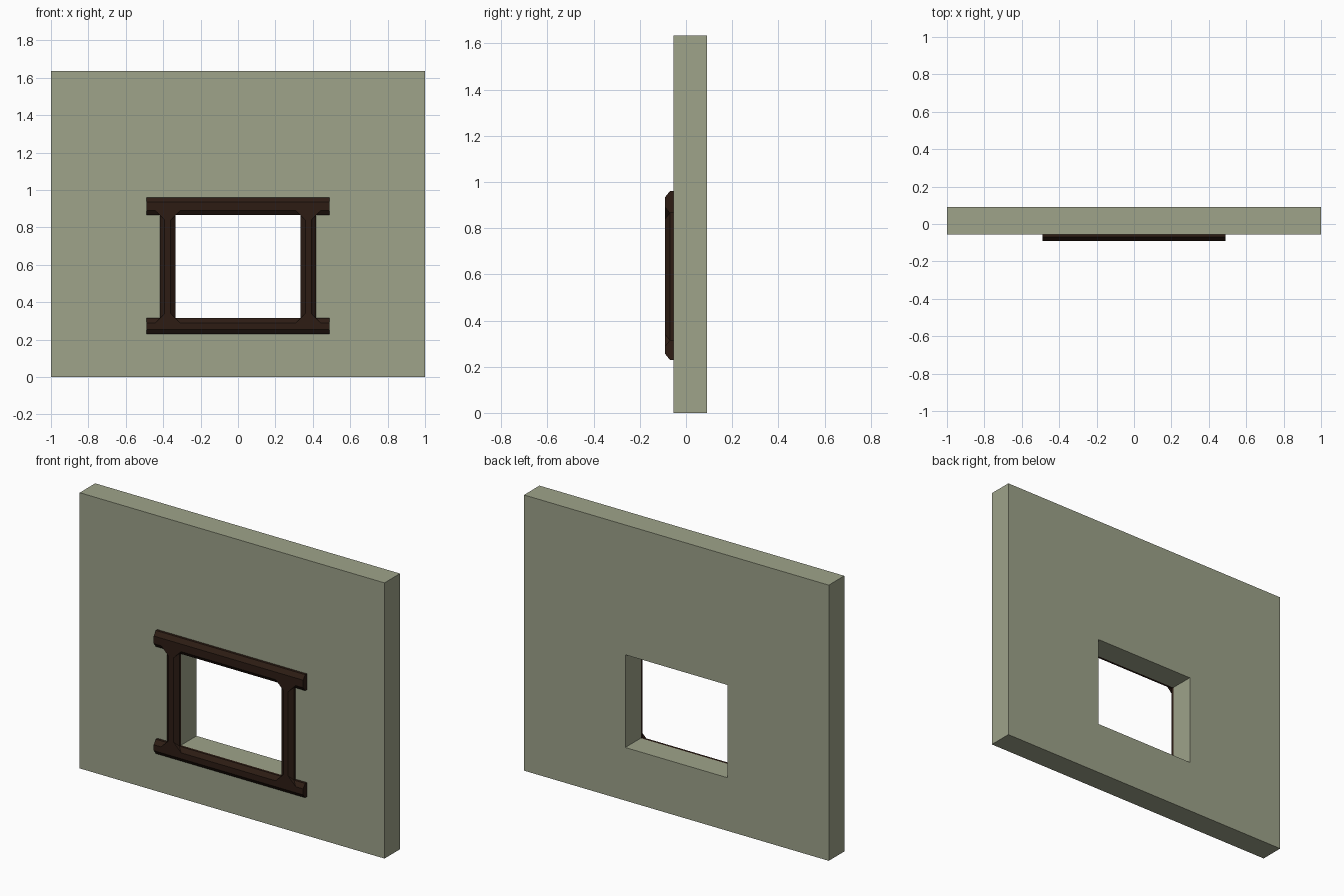
import bpy, bmesh
from mathutils import Vector

if "Cube" in bpy.data.objects:
    bpy.data.objects.remove(bpy.data.objects["Cube"])


def material(name, color):
    m = bpy.data.materials.new(name)
    m.diffuse_color = (*color, 1)
    m.use_nodes = True
    m.node_tree.nodes["Principled BSDF"].inputs["Base Color"].default_value = m.diffuse_color
    return m


plaster = material("plaster", (0.342, 0.366, 0.255))
wood = material("dark_wood", (0.026, 0.012, 0.007))

Y_BACK, Y_WALL, Y_EDGE, Y_FRONT = 0.09, -0.055, -0.07, -0.09
CH = 0.025                       # chamfer width of the timbers
HOLE_X, HOLE_LO, HOLE_HI = 0.335, 0.315, 0.865
POST_OUT = 0.417


def finish(name, bm, mat):
    bmesh.ops.recalc_face_normals(bm, faces=bm.faces[:])
    me = bpy.data.meshes.new(name)
    bm.to_mesh(me)
    bm.free()
    me.materials.append(mat)
    ob = bpy.data.objects.new(name, me)
    bpy.context.collection.objects.link(ob)
    return ob


def rect(bm, x, lo, hi):
    return [bm.verts.new((a, Y_WALL, b)) for a, b in ((-x, lo), (x, lo), (x, hi), (-x, hi))]


def timber(name, lo, hi, start, end, vertical):
    """Board with its two long front edges chamfered."""
    profile = [(lo, Y_WALL), (hi, Y_WALL), (hi, Y_EDGE), (hi - CH, Y_FRONT),
               (lo + CH, Y_FRONT), (lo, Y_EDGE)]
    bm = bmesh.new()
    face = bm.faces.new([bm.verts.new((c, y, start) if vertical else (start, y, c))
                         for c, y in profile])
    ext = bmesh.ops.extrude_face_region(bm, geom=[face])
    move = Vector((0, 0, end - start)) if vertical else Vector((end - start, 0, 0))
    bmesh.ops.translate(bm, vec=move,
                        verts=[v for v in ext["geom"] if isinstance(v, bmesh.types.BMVert)])
    return finish(name, bm, wood)


def corner_web(name, x, z, sx, sz):
    """Small diagonal facet where a post chamfer meets a beam chamfer."""
    mx, mz = x - sx * CH, z - sz * CH
    points = [(mx, Y_FRONT, mz), (mx + sx * 2 * CH, Y_FRONT, mz),
              (mx, Y_FRONT, mz + sz * 2 * CH), (x, Y_EDGE, z),
              (mx, Y_EDGE, mz)]
    bm = bmesh.new()
    for p in points:
        bm.verts.new(p)
    bmesh.ops.convex_hull(bm, input=bm.verts[:])
    return finish(name, bm, wood)


# Wall with window opening
bm = bmesh.new()
outer = rect(bm, 1.0, 0, 1.635)
inner = rect(bm, HOLE_X, HOLE_LO, HOLE_HI)
for i in range(4):
    j = (i + 1) % 4
    bm.faces.new((outer[i], outer[j], inner[j], inner[i]))
ext = bmesh.ops.extrude_face_region(bm, geom=bm.faces[:])
bmesh.ops.translate(bm, vec=(0, Y_BACK - Y_WALL, 0),
                    verts=[v for v in ext["geom"] if isinstance(v, bmesh.types.BMVert)])
finish("wall", bm, plaster)

# Horizontal lintel and sill
timber("lintel", HOLE_HI, 0.96, -0.49, 0.49, False)
timber("sill", 0.23, HOLE_LO, -0.49, 0.49, False)

# Side posts, running into the beams up to their flat fronts
for side, s in (("left", -1), ("right", 1)):
    lo, hi = sorted((s * HOLE_X, s * POST_OUT))
    timber(side + "_post", lo, hi, HOLE_LO - CH, HOLE_HI + CH, True)
    for level, z, sz in (("lower", HOLE_LO, 1), ("upper", HOLE_HI, -1)):
        corner_web(f"{side}_{level}_inner_web", s * HOLE_X, z, -s, sz)
        corner_web(f"{side}_{level}_outer_web", s * POST_OUT, z, s, sz)
